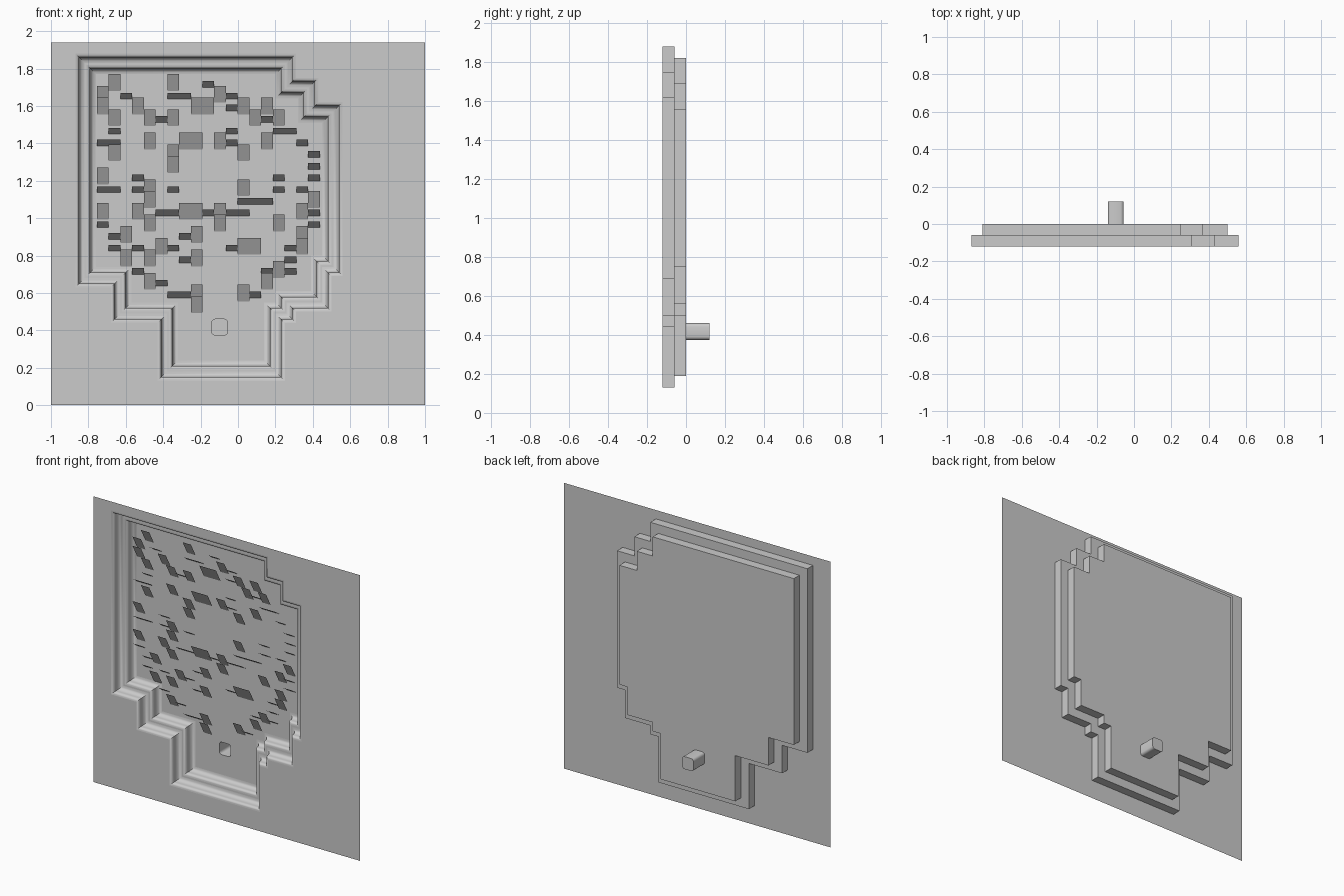
import bpy, bmesh, math

if "Cube" in bpy.data.objects:
    bpy.data.objects.remove(bpy.data.objects["Cube"])

grey = bpy.data.materials.new("plain_grey")
grey.diffuse_color = (0.6, 0.6, 0.6, 1)
grey.use_nodes = True
grey.node_tree.nodes["Principled BSDF"].inputs["Base Color"].default_value = grey.diffuse_color

# Outer outline of the recess (x, z), clockwise seen from the front
OUTLINE = [(-.87, 1.88), (.31, 1.88), (.31, 1.75), (.43, 1.75), (.43, 1.62), (.56, 1.62),
           (.56, .69), (.50, .69), (.50, .50), (.31, .50), (.31, .44), (.25, .44),
           (.25, .13), (-.43, .13), (-.43, .44), (-.68, .44), (-.68, .63), (-.87, .63)]


def inset(pts, o):
    """Move a right-angled outline inwards by o."""
    out = []
    n = len(pts)
    for i, (x, z) in enumerate(pts):
        for (ax, az), (bx, bz) in ((pts[i - 1], pts[i]), (pts[i], pts[(i + 1) % n])):
            l = math.hypot(bx - ax, bz - az)
            x += (bz - az) / l * o
            z -= (bx - ax) / l * o
        out.append((x, z))
    return out


def finish(bm, name, smooth=False):
    me = bpy.data.meshes.new(name)
    bm.to_mesh(me)
    bm.free()
    me.materials.append(grey)
    ob = bpy.data.objects.new(name, me)
    bpy.context.collection.objects.link(ob)
    if smooth:
        bpy.ops.object.select_all(action='DESELECT')
        ob.select_set(True)
        bpy.context.view_layer.objects.active = ob
        bpy.ops.object.shade_smooth_by_angle(angle=math.radians(40))
    return ob


def bands(name, loops, smooth=False, cap=False):
    """Skin a list of (outline, y) loops, facing the inside of the recess."""
    bm = bmesh.new()
    rings = [[bm.verts.new((x, y, z)) for x, z in pts] for pts, y in loops]
    for a, b in zip(rings, rings[1:]):
        for i in range(len(a)):
            k = (i + 1) % len(a)
            bm.faces.new((b[i], b[k], a[k], a[i]))
    if cap:
        bm.faces.new(rings[-1][::-1])
    return finish(bm, name, smooth)


def sheet(name, y, *loops):
    """Flat sheet facing the front, later loops are holes."""
    bm = bmesh.new()
    for pts in loops:
        vs = [bm.verts.new((x, y, z)) for x, z in pts]
        for i in range(len(vs)):
            bm.edges.new((vs[i - 1], vs[i]))
    bmesh.ops.triangle_fill(bm, use_beauty=True, use_dissolve=False,
                            edges=bm.edges[:], normal=(0, -1, 0))
    for f in bm.faces:
        f.normal_update()
        if f.normal.y > 0:
            f.normal_flip()
    return finish(bm, name)


# Rounded square of the drain, clockwise
drain = []
for cx, cz, start in ((-.0725, .4425, 90), (-.0725, .3925, 0), (-.1225, .3925, -90), (-.1225, .4425, 180)):
    for s in range(4):
        a = math.radians(start - s * 30)
        drain.append((cx + .0175 * math.cos(a), cz + .0175 * math.sin(a)))

# Front panel, stepped shell, floor and drain
sheet("front_panel", -.12, [(-1, 1.94), (1, 1.94), (1, 0), (-1, 0)], OUTLINE)
bands("stepped_shell", [(inset(OUTLINE, o), y) for o, y in
                        ((0, -.12), (0, -.06), (.06, -.06), (.06, 0))])
sheet("recess_floor", 0, inset(OUTLINE, .06), drain)
bands("drain_tube", [(drain, 0), (drain, .12)], True, True)

# Rounded trims covering each step: convex lip, short wall, concave foot
for name, off, y0, foot in (("outer_trim", 0, -.12, .03), ("inner_trim", .06, -.06, .03)):
    prof = []
    for s in range(5):
        a = math.pi / 2 * s / 4
        prof.append((off + .02 * math.sin(a), y0 + .02 - .02 * math.cos(a)))
    for s in range(5):
        a = math.pi / 2 * s / 4
        prof.append((off + .02 + foot * (1 - math.cos(a)), y0 + .03 + .03 * math.sin(a)))
    bands(name, [(inset(OUTLINE, o), y) for o, y in prof], True)

# Tilted plates over the floor: columns filled in each row, from the top down
TALL = [[1, 6], [0, 10], [0, 3, 8, 9, 12, 14], [1, 4, 6, 13, 15], [], [4, 7, 8, 10, 14],
        [1, 6, 12], [6], [0], [4, 12], [4, 18], [0, 3, 7, 8, 10, 17], [4, 10, 15],
        [2, 8, 17], [5, 12, 13, 17], [2, 4, 8], [15], [4, 14], [8, 12], [8]]
SHORT = [[9], [2, 6, 7, 11], [11], [5, 14], [1, 11, 15, 16], [0, 1, 11, 17], [18], [18],
         [3, 15, 18], [0, 1, 3, 6, 15, 17], [12, 13, 14], [5, 6, 9, 11, 12, 18], [0, 18],
         [1, 7], [1, 3, 6, 11, 16], [7, 16], [3, 14, 16], [5], [6, 7, 13]]
for name, rows, top, h in (("tall_plates", TALL, 1.77, .09), ("short_plates", SHORT, 1.733, .034)):
    bm = bmesh.new()
    for r, cols in enumerate(rows):
        z = top - .0625 * r
        for c in cols:
            x0 = -.754 + .0627 * c
            x1 = x0 + .0627
            bm.faces.new([bm.verts.new(p) for p in (
                (x0, -.055, z), (x0, -.005, z - h), (x1, -.005, z - h), (x1, -.055, z))])
    finish(bm, name)
